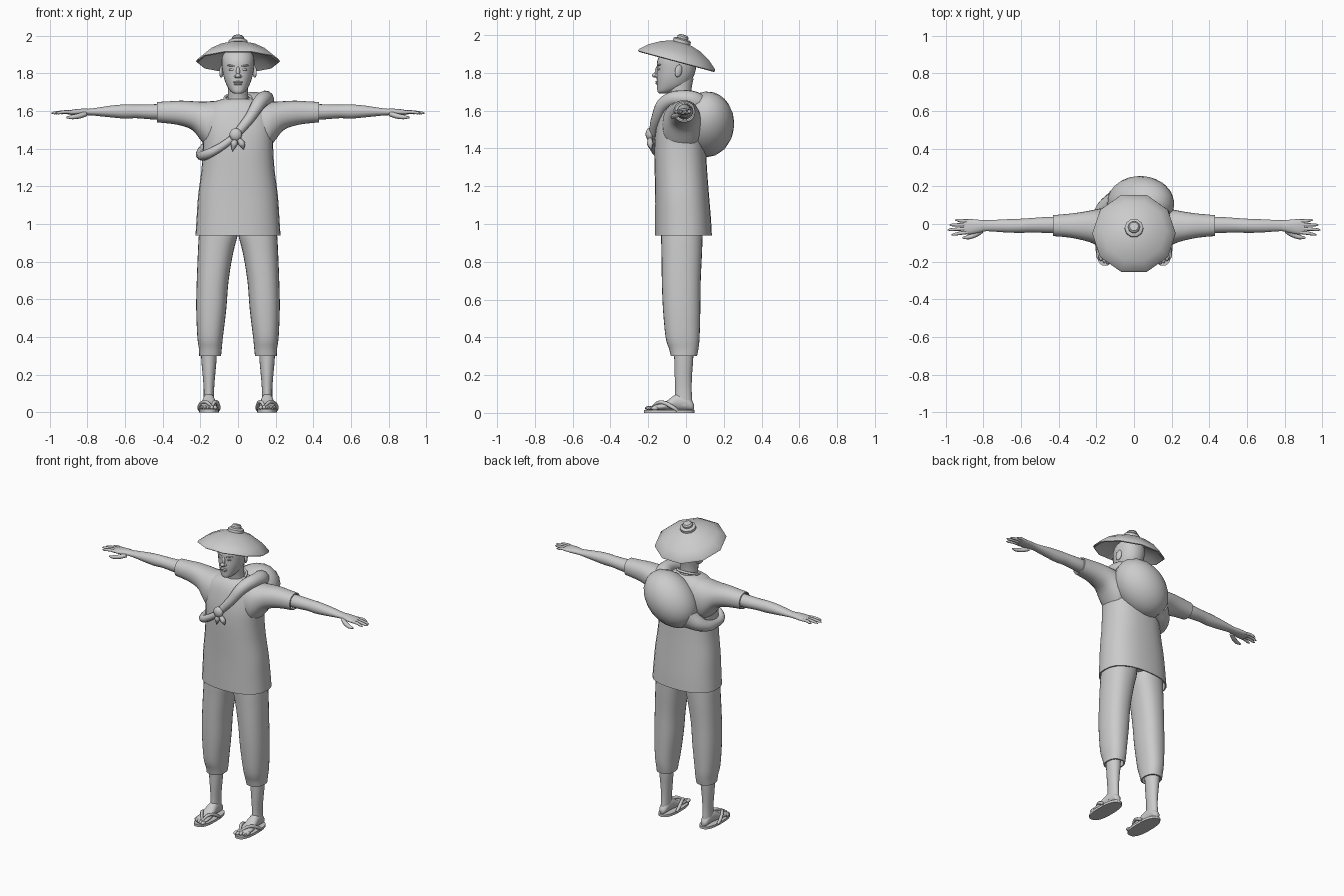
import bpy, bmesh, math
from mathutils import Vector, Matrix, Euler

cube = bpy.data.objects.get("Cube")
if cube:
    bpy.data.objects.remove(cube)

grey = bpy.data.materials.new("plain_grey")
grey.use_nodes = True
COLOUR = (0.6, 0.6, 0.6, 1)
grey.diffuse_color = COLOUR
grey.node_tree.nodes["Principled BSDF"].inputs["Base Color"].default_value = COLOUR


def finish(ob, mirror=False, angle=50):
    ob.data.materials.clear()
    ob.data.materials.append(grey)
    bpy.ops.object.select_all(action='DESELECT')
    bpy.context.view_layer.objects.active = ob
    ob.select_set(True)
    bpy.ops.object.shade_smooth_by_angle(angle=math.radians(angle))
    if mirror:
        ob.modifiers.new("Mirror", 'MIRROR')
    return ob


def from_bmesh(name, bm, mirror=False, angle=50):
    bmesh.ops.recalc_face_normals(bm, faces=bm.faces)
    mesh = bpy.data.meshes.new(name)
    bm.to_mesh(mesh)
    bm.free()
    ob = bpy.data.objects.new(name, mesh)
    bpy.context.collection.objects.link(ob)
    return finish(ob, mirror, angle)


def smooth_rows(rows, steps):
    """Spline through the cross-section rows."""
    out = []
    for i in range(len(rows) - 1):
        p = [Vector(rows[min(max(i + k, 0), len(rows) - 1)]) for k in (-1, 0, 1, 2)]
        for s in range(steps):
            t = s / steps
            m0, m1 = (p[2] - p[0]) / 2, (p[3] - p[1]) / 2
            d = p[2] - p[1]
            out.append(p[1] + m0 * t + (3 * d - 2 * m0 - m1) * t**2 + (m0 + m1 - 2 * d) * t**3)
    return out + [Vector(rows[-1])]


def loft(name, axis, rows, sides=28, power=2, steps=3, lip=0, mirror=False):
    """Rows hold the position along the axis and the extents in the other two axes."""
    rows = smooth_rows(rows, steps)
    if lip:
        t, a0, a1, b0, b1 = rows[-1]
        w = 0.008
        rows += [Vector((t + d, a0 + w, a1 - w, b0 + w, b1 - w)) for d in (0, lip)]
    bm = bmesh.new()
    rings = []
    for t, a0, a1, b0, b1 in rows:
        ring = []
        for k in range(sides):
            u = 2 * math.pi * k / sides
            c, s = math.cos(u), math.sin(u)
            a = (a0 + a1) / 2 + (a1 - a0) / 2 * math.copysign(abs(c) ** (2 / power), c)
            b = (b0 + b1) / 2 + (b1 - b0) / 2 * math.copysign(abs(s) ** (2 / power), s)
            ring.append(bm.verts.new({'x': (t, a, b), 'y': (a, t, b), 'z': (a, b, t)}[axis]))
        rings.append(ring)
    for r, q in zip(rings, rings[1:]):
        for k in range(sides):
            n = (k + 1) % sides
            bm.faces.new((r[k], r[n], q[n], q[k]))
    bm.faces.new(rings[0])
    bm.faces.new(rings[-1])
    return from_bmesh(name, bm, mirror)


def blob(name, centre, radii, rot=(0, 0, 0), mirror=False, segs=16):
    bm = bmesh.new()
    turn = Euler([math.radians(a) for a in rot]).to_matrix().to_4x4()
    bmesh.ops.create_uvsphere(bm, u_segments=segs, v_segments=segs // 2 + 2, radius=1,
                              matrix=Matrix.Translation(centre) @ turn @ Matrix.Diagonal((*radii, 1)))
    return from_bmesh(name, bm, mirror)


def tube(name, points, depth, mirror=False, res=4):
    """Round tube along points of (x, y, z, thickness)."""
    curve = bpy.data.curves.new(name, 'CURVE')
    curve.dimensions = '3D'
    curve.bevel_depth, curve.bevel_resolution, curve.resolution_u = depth, res, 5
    curve.use_fill_caps = True
    sp = curve.splines.new('BEZIER')
    sp.bezier_points.add(len(points) - 1)
    for bp, p in zip(sp.bezier_points, points):
        bp.co, bp.radius = p[:3], p[3]
        bp.handle_left_type = bp.handle_right_type = 'AUTO'
    ob = bpy.data.objects.new(name, curve)
    bpy.context.collection.objects.link(ob)
    bpy.ops.object.select_all(action='DESELECT')
    bpy.context.view_layer.objects.active = ob
    ob.select_set(True)
    bpy.ops.object.convert(target='MESH')
    return finish(bpy.context.object, mirror)


# Shirt body and sleeves
loft("shirt_body", 'z', [
    (1.665, -.08, .08, -.085, .04), (1.645, -.13, .13, -.11, .06), (1.6, -.175, .175, -.135, .085),
    (1.5, -.188, .188, -.16, .1), (1.4, -.187, .187, -.168, .105), (1.28, -.195, .195, -.166, .112),
    (1.15, -.212, .212, -.163, .122), (1.03, -.22, .22, -.163, .132), (.94, -.226, .226, -.163, .137)],
    power=2.4, lip=.05)
loft("sleeve", 'x', [
    (.05, -.12, .085, 1.4, 1.66), (.15, -.125, .085, 1.4, 1.652), (.19, -.115, .08, 1.435, 1.65),
    (.24, -.095, .07, 1.497, 1.652), (.3, -.08, .06, 1.522, 1.655), (.36, -.07, .053, 1.533, 1.652),
    (.43, -.064, .047, 1.54, 1.648)], power=2.2, lip=-.04, mirror=True)
tube("neckline", [(.07 * math.cos(a), -.03 + .065 * math.sin(a), 1.668 + .022 * math.sin(a), 1)
                  for a in [math.pi * k / 6 for k in range(13)]], .008, res=2)

# Trousers
loft("trouser_leg", 'z', [
    (1.0, 0, .2, -.13, .09), (.94, .002, .208, -.132, .088), (.85, .025, .213, -.13, .085),
    (.7, .05, .219, -.128, .078), (.55, .062, .222, -.122, .076), (.4, .08, .216, -.108, .072),
    (.34, .086, .208, -.09, .066), (.3, .09, .206, -.08, .058)], power=2.3, lip=.04, mirror=True)

# Lower legs, feet and sandals
loft("lower_leg", 'z', [
    (.36, .112, .198, -.065, .04), (.28, .114, .195, -.062, .038), (.2, .121, .188, -.06, .032),
    (.12, .127, .182, -.057, .03), (.04, .127, .184, -.06, .035)], sides=20, mirror=True)
loft("foot", 'y', [
    (-.19, .125, .19, .014, .03), (-.165, .113, .198, .014, .042), (-.11, .113, .197, .014, .058),
    (-.05, .122, .188, .014, .1), (.0, .126, .184, .014, .095), (.03, .132, .178, .014, .065),
    (.042, .145, .165, .018, .045)], sides=20, mirror=True)
for i in range(5):
    blob(f"toe_{i + 1}", (.121 + .018 * i, -.197 + .004 * i * i / 2, .025),
         (.012 - .0008 * i, .02, .011), mirror=True, segs=10)
loft("sandal_sole", 'z', [(0, .1, .206, -.222, .046), (.016, .1, .206, -.222, .046)],
     power=2.5, steps=1, mirror=True)
for name, x in (("inner_thong", .103), ("outer_thong", .205)):
    tube(name, [(.14, -.18, .03, .7), ((.14 + x) / 2, -.14, .056, 1), (x, -.07, .03, 1.1),
                (x, -.045, .012, .8)], .01, mirror=True, res=2)

# Arms and hands
loft("arm", 'x', [
    (.36, -.05, .036, 1.552, 1.638), (.45, -.048, .038, 1.555, 1.636), (.54, -.045, .032, 1.562, 1.634),
    (.6, -.047, .028, 1.56, 1.635), (.68, -.045, .025, 1.567, 1.628), (.78, -.038, .02, 1.577, 1.613),
    (.82, -.045, .022, 1.577, 1.613), (.87, -.055, .026, 1.578, 1.609), (.905, -.052, .024, 1.583, 1.602)],
    sides=20, mirror=True)
for i, tip in enumerate((.97, .99, .98, .95)):
    y = -.044 + .02 * i
    tube(f"finger_{i + 1}", [(.88, y, 1.593, 1), (.92, y * 1.1, 1.595, 1), (tip - .015, y * 1.25, 1.59, .8),
                             (tip, y * 1.3, 1.588, .3)], .0095, mirror=True, res=2)
tube("thumb", [(.81, -.035, 1.585, 1.2), (.84, -.055, 1.575, 1.2), (.88, -.07, 1.568, 1),
               (.91, -.073, 1.566, .4)], .012, mirror=True, res=2)

# Head, neck and face
loft("neck", 'z', [(1.6, -.07, .07, -.09, .04), (1.66, -.056, .056, -.087, .028),
                   (1.72, -.054, .054, -.1, .03), (1.77, -.056, .056, -.1, .04)], sides=20)
loft("head", 'z', [
    (1.692, -.018, .018, -.143, -.1), (1.702, -.036, .036, -.151, -.06), (1.73, -.057, .057, -.153, 0),
    (1.77, -.073, .073, -.155, .034), (1.81, -.082, .082, -.154, .05), (1.86, -.087, .087, -.153, .055),
    (1.9, -.08, .08, -.135, .045), (1.935, -.045, .045, -.1, .01)], power=2.2)
blob("nose_bridge", (0, -.152, 1.812), (.01, .012, .032), (-14, 0, 0))
blob("nose_tip", (0, -.163, 1.787), (.014, .017, .012))
blob("nostril", (.012, -.155, 1.784), (.009, .011, .008), mirror=True, segs=10)
blob("upper_lip", (0, -.153, 1.753), (.026, .009, .006))
blob("lower_lip", (0, -.152, 1.743), (.021, .009, .006))
blob("eye", (.034, -.143, 1.82), (.016, .007, .006), (0, 0, 18), mirror=True)
blob("brow", (.036, -.143, 1.841), (.024, .008, .005), (0, -6, 18), mirror=True)
blob("ear", (.088, -.04, 1.81), (.01, .02, .034), (-12, 0, 20), mirror=True)

# Ten-sided straw hat with a stacked knob, leaning back
profile = [(0, .078), (.1, .066), (.17, .032), (.215, -.004), (.222, 0), (.218, .012), (.172, .05),
           (.11, .083), (.06, .098), (.05, .1), (.05, .116), (.042, .122), (.032, .123),
           (.032, .134), (.024, .143), (0, .146)]
lean = Matrix.Translation((0, -.05, 1.862)) @ Matrix.Rotation(math.radians(-15), 4, 'X')
bm = bmesh.new()
verts = [bm.verts.new((0, r, h)) for r, h in profile]
edges = [bm.edges.new(pair) for pair in zip(verts, verts[1:])]
bmesh.ops.spin(bm, geom=verts + edges, cent=(0, 0, 0), axis=(0, 0, 1), angle=2 * math.pi, steps=10)
bmesh.ops.remove_doubles(bm, verts=bm.verts, dist=.0005)
bmesh.ops.transform(bm, verts=bm.verts, matrix=lean @ Matrix.Rotation(math.pi / 10, 4, 'Z'))
from_bmesh("straw_hat", bm, angle=40)

# Cloth bundle on the back, tied across the chest
blob("bundle", (.035, .11, 1.528), (.2, .145, .15), (-20, -42, 0), segs=20)
tube("shoulder_strap", [(-.01, -.175, 1.475, .7), (.06, -.155, 1.56, .9), (.115, -.105, 1.645, 1.2),
                        (.145, -.02, 1.665, 1.35), (.13, .06, 1.64, 1.7), (.06, .1, 1.56, 2)], .032)
tube("side_strap", [(-.01, -.175, 1.47, .6), (-.09, -.17, 1.41, .7), (-.165, -.135, 1.37, .85),
                    (-.192, -.04, 1.365, .9), (-.175, .06, 1.385, 1.3), (-.09, .12, 1.44, 2.2)], .03)
blob("knot", (-.012, -.192, 1.475), (.033, .022, .034))
for name, x, z in (("left_knot_tail", .03, 1.395), ("right_knot_tail", -.03, 1.385)):
    tube(name, [(-.01, -.19, 1.465, .4), (x * .7, -.19, 1.425, 1), (x, -.183, z, .1)], .018)
